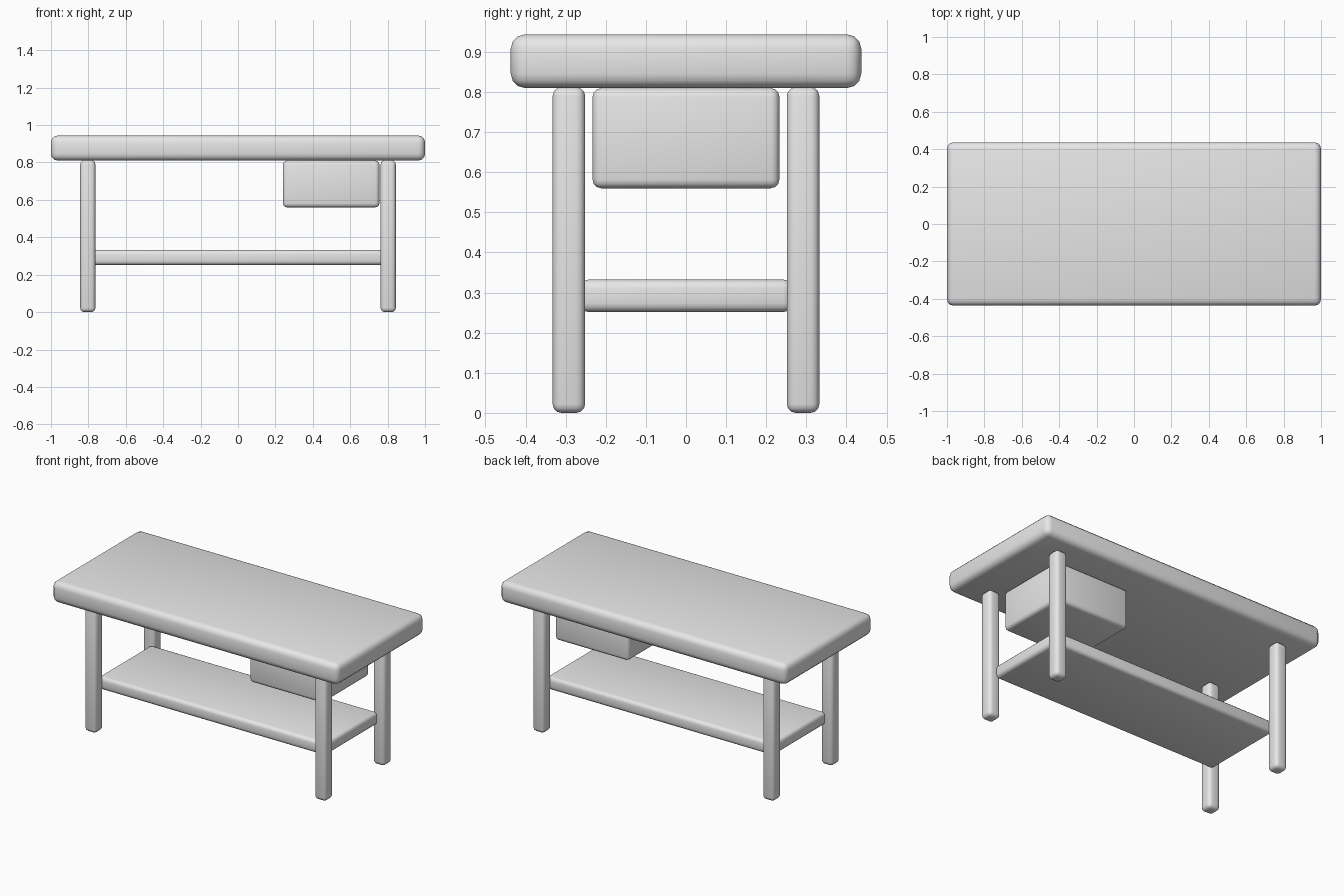
import bpy
import math

cube = bpy.data.objects.get("Cube")
if cube:
    bpy.data.objects.remove(cube, do_unlink=True)

grey = bpy.data.materials.new("light_grey")
grey.use_nodes = True
grey.diffuse_color = (0.8, 0.8, 0.8, 1)
grey.node_tree.nodes["Principled BSDF"].inputs["Base Color"].default_value = (0.8, 0.8, 0.8, 1)


def rounded_box(name, centre, size, radius):
    """Box with softly rounded edges."""
    bpy.ops.mesh.primitive_cube_add(size=1, location=centre)
    box = bpy.context.object
    box.name = name
    box.scale = size
    bpy.ops.object.transform_apply(location=False, rotation=False, scale=True)
    bevel = box.modifiers.new("rounded_edges", "BEVEL")
    bevel.width = radius
    bevel.segments = 3
    bpy.ops.object.modifier_apply(modifier=bevel.name)
    box.data.materials.append(grey)
    bpy.ops.object.shade_smooth_by_angle(angle=math.radians(40))
    return box


# Thick worktop
rounded_box("tabletop", (0, 0, 0.877), (2, 0.874, 0.134), 0.036)

# Four square legs
for side, x in (("left", 0.803), ("right", -0.803)):
    for end, y in (("front", -0.292), ("back", 0.292)):
        rounded_box(f"{end}_{side}_leg", (x, y, 0.406), (0.081, 0.081, 0.812), 0.022)

# Lower shelf between the legs
rounded_box("lower_shelf", (0, 0, 0.292), (1.59, 0.53, 0.081), 0.022)

# Drawer box hung under the top
rounded_box("drawer_box", (0.498, 0, 0.685), (0.516, 0.466, 0.25), 0.022)
